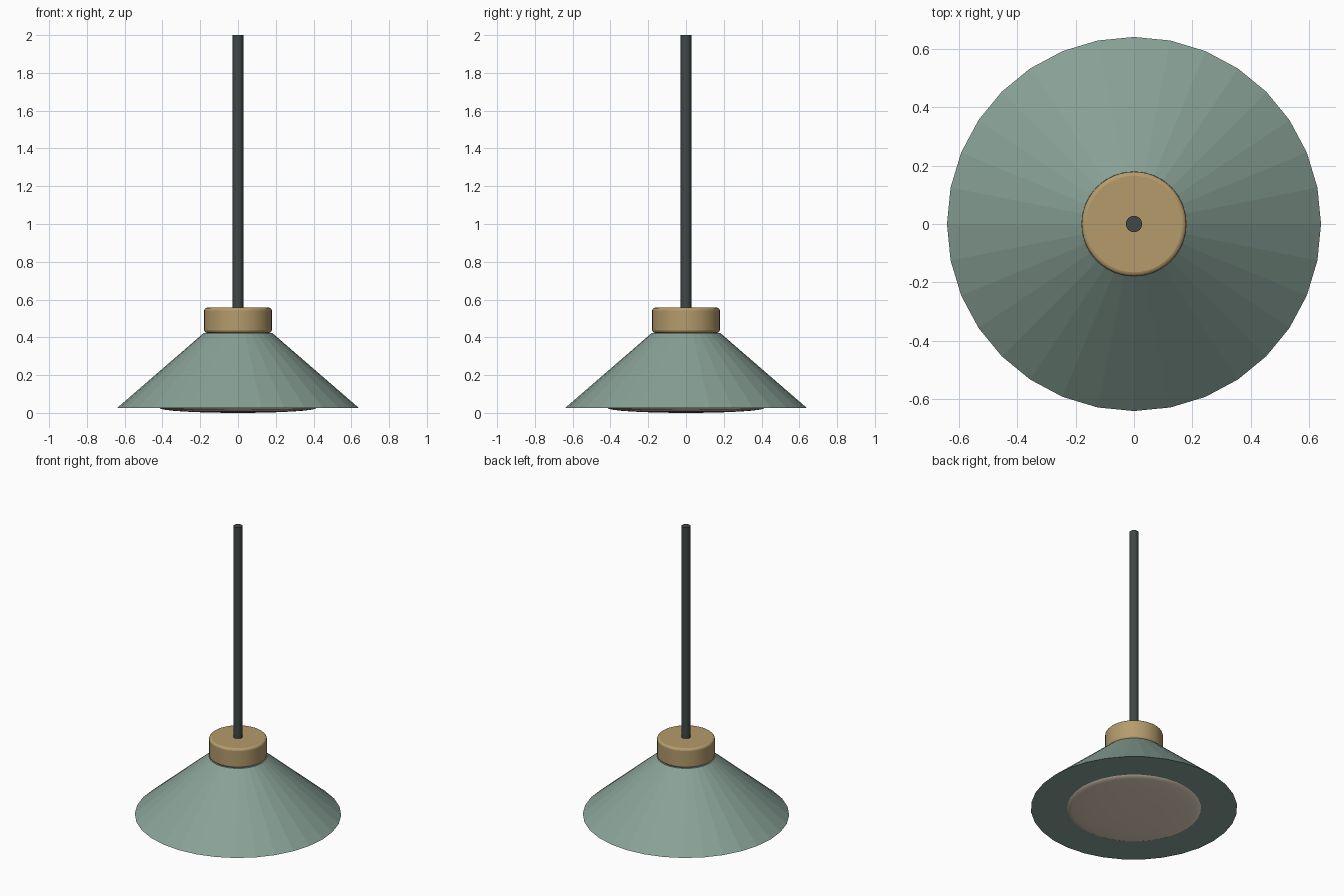
import bpy, math

if "Cube" in bpy.data.objects:
    bpy.data.objects.remove(bpy.data.objects["Cube"])


def material(name, rgb):
    m = bpy.data.materials.new(name)
    m.diffuse_color = (*rgb, 1)
    m.use_nodes = True
    m.node_tree.nodes["Principled BSDF"].inputs["Base Color"].default_value = m.diffuse_color
    return m


def finish(name, mat, smooth=True):
    ob = bpy.context.object
    ob.name = name
    ob.data.materials.append(mat)
    if smooth:
        bpy.ops.object.shade_smooth_by_angle(angle=math.radians(35))
    return ob


def cylinder(name, radius, z0, z1, sides, mat, bevel=0.0):
    bpy.ops.mesh.primitive_cylinder_add(
        vertices=sides, radius=radius, depth=z1 - z0, location=(0, 0, (z0 + z1) / 2))
    ob = finish(name, mat)
    if bevel:
        b = ob.modifiers.new("soft_edges", 'BEVEL')
        b.width = bevel
        b.segments = 3
        b.limit_method = 'ANGLE'
    return ob


sage = material("sage_paint", (0.25, 0.36, 0.31))
brass = material("brass", (0.46, 0.33, 0.15))
dark = material("dark_cable", (0.05, 0.065, 0.062))
cream = material("warm_glass", (0.80, 0.68, 0.55))

# Faceted conical shade, closed underneath
bpy.ops.mesh.primitive_cone_add(vertices=32, radius1=0.64, radius2=0.18,
                                depth=0.398, location=(0, 0, 0.225))
finish("shade", sage, smooth=False)

# Shallow glowing lens bulging below the shade
bpy.ops.mesh.primitive_uv_sphere_add(segments=32, ring_count=16, radius=1,
                                     location=(0, 0, 0.026))
bpy.context.object.scale = (0.416, 0.416, 0.026)
bpy.ops.object.transform_apply(location=False, rotation=False, scale=True)
finish("diffuser", cream)

# Rounded collar on top of the shade
cylinder("collar", 0.179, 0.424, 0.557, 48, brass, bevel=0.014)

# Straight hanging rod
cylinder("hanging_rod", 0.028, 0.55, 2.0, 24, dark)
